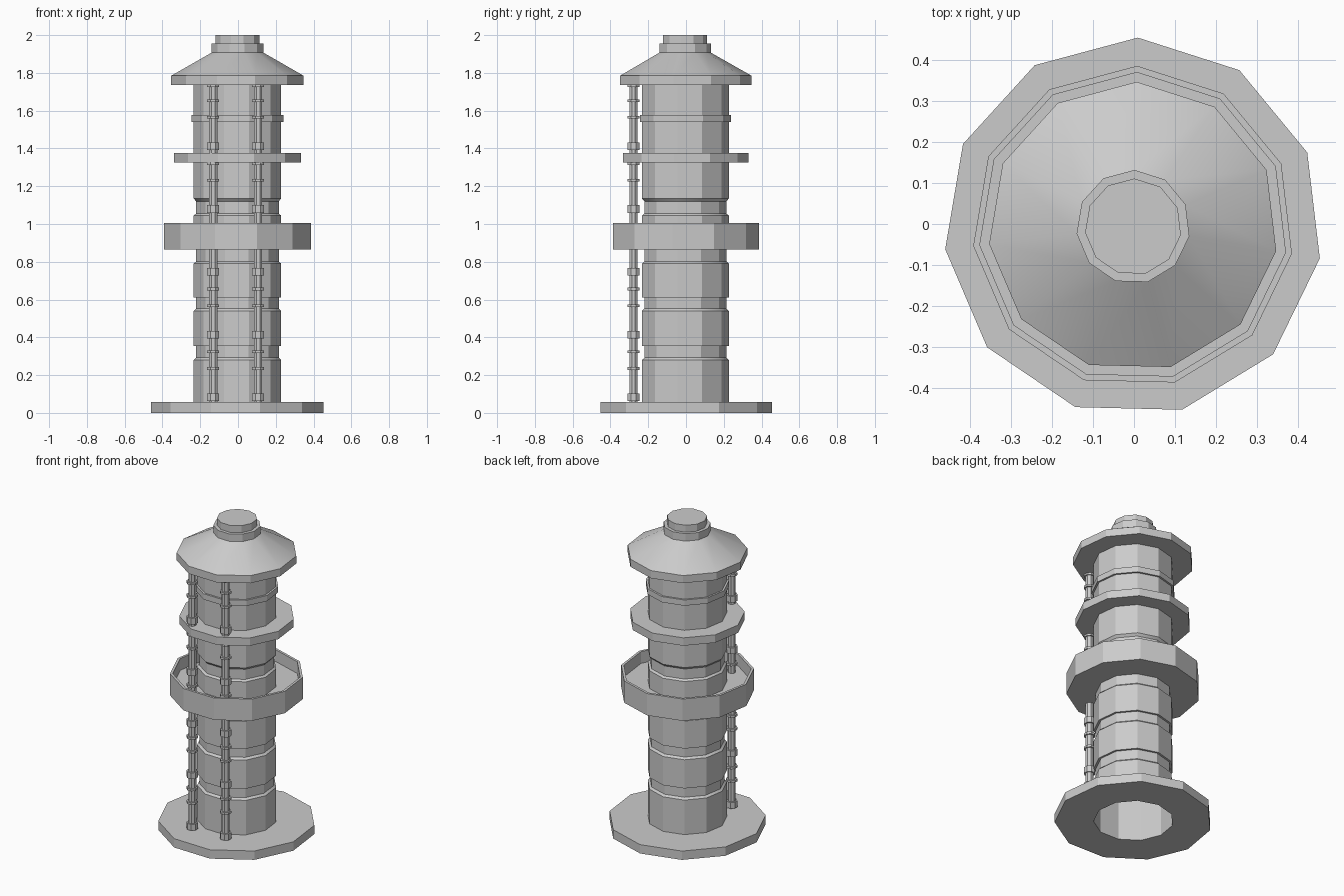
import bpy, bmesh
from math import cos, sin, radians, tau

if "Cube" in bpy.data.objects:
    bpy.data.objects.remove(bpy.data.objects["Cube"])

CX, CY = -0.002, -0.007      # axis of the eleven-sided tower
PHASE = radians(88.6)


def lathe(name, profile, sides=11, center=(CX, CY), phase=PHASE, closed=False, cap=False):
    """Spin a (radius, height) profile, listed bottom to top on the outside."""
    bm = bmesh.new()
    rings = [[bm.verts.new((center[0] + r * cos(phase + tau * i / sides),
                            center[1] + r * sin(phase + tau * i / sides), z))
              for i in range(sides)] for r, z in profile]
    pairs = list(zip(rings, rings[1:]))
    if closed:
        pairs.append((rings[-1], rings[0]))
    for a, b in pairs:
        for i in range(sides):
            j = (i + 1) % sides
            bm.faces.new((a[i], a[j], b[j], b[i]))
    if cap:
        bm.faces.new(rings[-1])
    mesh = bpy.data.meshes.new(name)
    bm.to_mesh(mesh)
    bm.free()
    ob = bpy.data.objects.new(name, mesh)
    bpy.context.collection.objects.link(ob)
    bpy.context.view_layer.objects.active = ob
    bpy.ops.object.select_all(action='DESELECT')
    ob.select_set(True)
    bpy.ops.object.shade_smooth_by_angle(angle=radians(30))
    return ob


def ring(name, inner, outer, z0, z1):
    return lathe(name, [(inner, z0), (outer, z0), (outer, z1), (inner, z1)], closed=True)


W, N = 0.234, 0.221          # wide drum and narrow groove radii

# Base plate, open in the middle
lathe("base_plate", [(W, 0), (0.462, 0), (0.462, 0.057), (W, 0.057)])

# Hollow tower shaft with stepped grooves
lathe("tower_shaft", [
    (W, 0), (W, 0.28), (N, 0.292), (N, 0.355), (W, 0.355),
    (W, 0.54), (N, 0.552), (N, 0.612), (W, 0.612),
    (W, 0.79), (N, 0.802), (N, 0.93), (W, 0.93),
    (W, 1.045), (N, 1.055), (N, 1.12), (W, 1.135), (W, 1.736)])

# Gallery with a sunken floor and thin parapet
lathe("gallery", [(N, 0.865), (0.393, 0.865), (0.393, 1.006),
                  (0.377, 1.006), (0.377, 0.93), (W, 0.93)])

# Upper balcony and trim band
ring("upper_balcony", W, 0.339, 1.325, 1.376)
ring("trim_band", W, 0.246, 1.54, 1.577)

# Roof with sloping top and stacked cap
lathe("roof", [(W, 1.736), (0.354, 1.736), (0.354, 1.785), (0.139, 1.907)])
lathe("roof_cap", [(0.139, 1.907), (0.139, 1.955), (0.118, 1.955), (0.118, 2.0)], cap=True)

# Two front pipes with repeating collars
R, C = 0.024, 0.034
pipe = [(0.001, 0), (R, 0)]
for k in range(6):
    for z, h in ((0.082, 0.02), (0.235, 0.007), (0.323, 0.007)):
        z += k * 0.3325
        if z < 1.7:
            pipe += [(R, z - h), (C, z - h), (C, z + h), (R, z + h)]
pipe += [(R, 1.725), (C, 1.725), (C, 1.736)]
for side, x in (("left", -0.132), ("right", 0.106)):
    lathe(side + "_pipe", pipe, sides=8, center=(x, -0.278), phase=tau / 16, cap=True)
